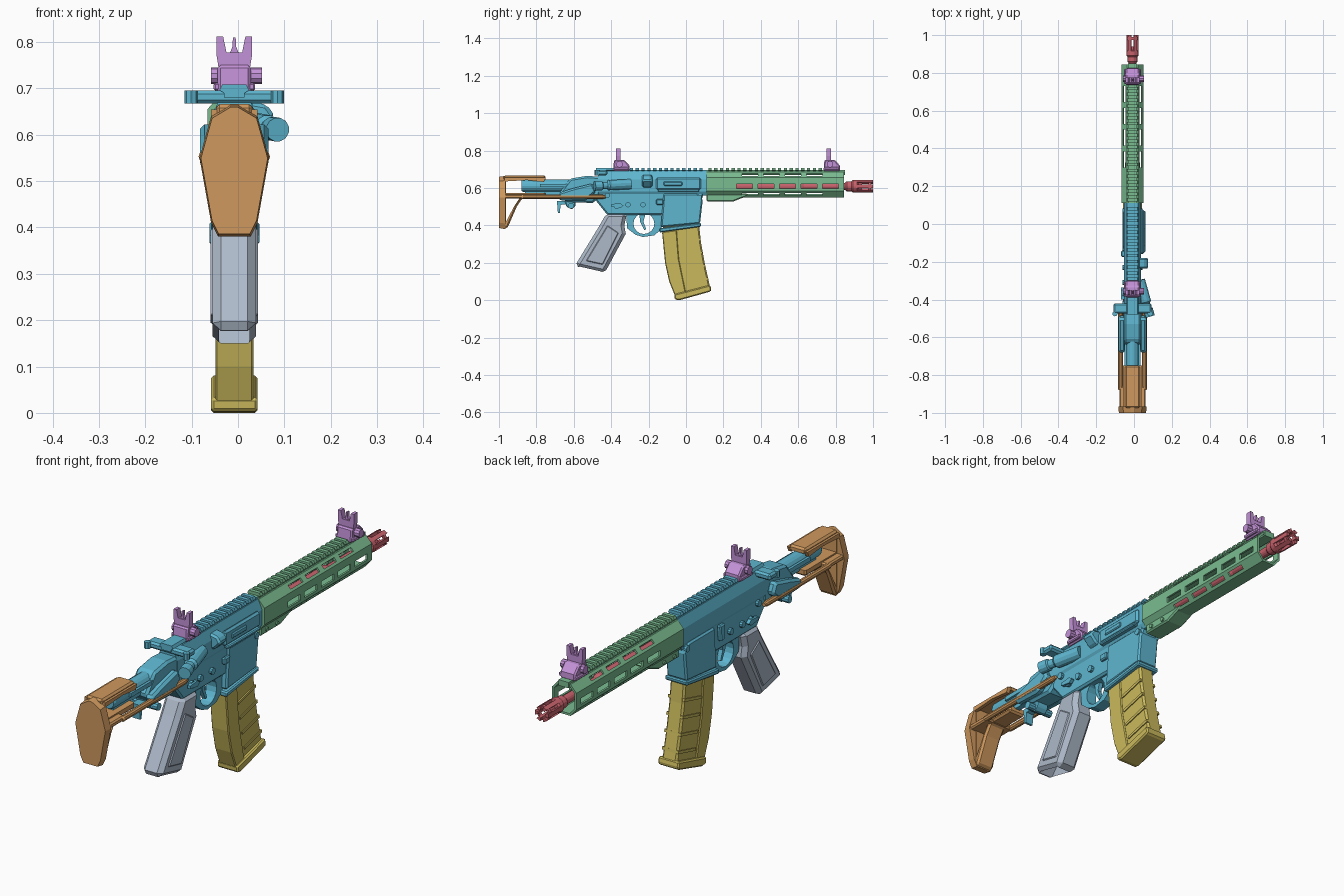
import bpy, bmesh, math
from mathutils import Vector, Matrix

CX = -0.008  # centre line


def mat(name, rgb):
    m = bpy.data.materials.new(name)
    lin = [((c / 255 + 0.055) / 1.055) ** 2.4 for c in rgb]
    m.diffuse_color = (*lin, 1)
    return m


BLUE = mat("receiver_blue", (94, 182, 208))
ORANGE = mat("stock_orange", (207, 153, 94))
VIOLET = mat("sight_violet", (196, 146, 216))
GREY = mat("grip_grey", (174, 186, 202))
YELLOW = mat("magazine_yellow", (202, 185, 92))
GREEN = mat("handguard_green", (122, 188, 144))
RED = mat("barrel_red", (200, 98, 108))


def finish(name, bm, m, bevel=0):
    bmesh.ops.recalc_face_normals(bm, faces=bm.faces)
    me = bpy.data.meshes.new(name)
    bm.to_mesh(me)
    bm.free()
    ob = bpy.data.objects.new(name, me)
    bpy.context.collection.objects.link(ob)
    if m:
        me.materials.append(m)
    if bevel:
        b = ob.modifiers.new("bevel", 'BEVEL')
        b.width, b.segments, b.limit_method = bevel, 1, 'ANGLE'
        b.angle_limit = math.radians(40)
    return ob


def extrude(name, pts, axis, spans, m, bevel=0, s0=1):
    """Prism(s) of a 2D profile: (y, z) along x, or (x, z) along y; x is from the centre line."""
    bm = bmesh.new()
    ca = sum(p[0] for p in pts) / len(pts)
    cb = sum(p[1] for p in pts) / len(pts)
    for lo, hi in spans:
        rings = []
        for t, s in ((lo, s0), (hi, 1)):
            q = [(ca + (a - ca) * s, cb + (b - cb) * s) for a, b in pts]
            rings.append([bm.verts.new((CX + t, a, b) if axis == 'x' else (CX + a, t, b)) for a, b in q])
        for r in rings:
            bm.faces.new(r)
        for i in range(len(pts)):
            j = (i + 1) % len(pts)
            bm.faces.new((rings[0][i], rings[0][j], rings[1][j], rings[1][i]))
    return finish(name, bm, m, bevel)


def side(name, pts, half, m, bevel=0):
    return extrude(name, pts, 'x', [(-half, half)], m, bevel)


def box(name, x, y, z, m, bevel=0):
    return extrude(name, [(y[0], z[0]), (y[1], z[0]), (y[1], z[1]), (y[0], z[1])], 'x', [x], m, bevel)


def lathe(name, prof, origin, axis, m, n=12, closed=False):
    """Turned part from (radius, distance) pairs along an axis."""
    bm = bmesh.new()
    rot = Vector((0, 0, 1)).rotation_difference(Vector(axis)).to_matrix()
    o = Vector(origin) + Vector((CX, 0, 0))
    rings = [[bm.verts.new(o + rot @ Vector((r * math.cos(k * math.tau / n), r * math.sin(k * math.tau / n), d)))
              for k in range(n)] for r, d in prof]
    pairs = list(zip(rings, rings[1:] + rings[:1])) if closed else list(zip(rings, rings[1:]))
    for a, b in pairs:
        for k in range(n):
            bm.faces.new((a[k], a[(k + 1) % n], b[(k + 1) % n], b[k]))
    if not closed:
        bm.faces.new(rings[0])
        bm.faces.new(rings[-1])
    return finish(name, bm, m)


def pin(name, x0, x1, y, z, r, m, n=10):
    return lathe(name, [(r, 0), (r, x1 - x0)], (x0, y, z), (1, 0, 0), m, n)


def cut(ob, *cutters):
    """Subtract the cutters, bake the result and remove them."""
    for c in cutters:
        b = ob.modifiers.new("cut", 'BOOLEAN')
        b.object, b.solver = c, 'EXACT'
    me = bpy.data.meshes.new_from_object(ob.evaluated_get(bpy.context.evaluated_depsgraph_get()))
    ob.modifiers.clear()
    ob.data = me
    for c in cutters:
        bpy.data.objects.remove(c)


def mirror(half):
    return half + [(-x, z) for x, z in reversed(half)]


# Upper receiver and its top rail
extrude("upper_receiver", mirror([(0.035, 0.56), (0.046, 0.58), (0.046, 0.645), (0.028, 0.688)]), 'y',
        [(-0.47, 0.11)], BLUE)
RAIL = mirror([(0.022, 0.68), (0.022, 0.69), (0.032, 0.696), (0.026, 0.708)])
for nm, a, b, m in (("receiver", -0.3, 0.1, BLUE), ("handguard", 0.12, 0.84, GREEN)):
    n = round((b - a) / 0.031)
    extrude(nm + "_rail_teeth", RAIL, 'y', [(a + 0.031 * i, a + 0.031 * i + 0.017) for i in range(n)], m)
    box(nm + "_rail_base", (-0.024, 0.024), (a - 0.01, b + 0.01), (0.67, 0.695), m)
extrude("rear_rail", RAIL, 'y', [(-0.48, -0.31)], BLUE)
box("port_cover", (0.04, 0.06), (-0.16, 0.08), (0.59, 0.655), BLUE, 0.008)
box("port_hinge", (0.045, 0.068), (-0.15, 0.07), (0.578, 0.592), BLUE, 0.004)
extrude("port_ribs", [(-0.12, 0.612), (-0.02, 0.612), (-0.02, 0.634), (-0.12, 0.634)], 'x', [(0.05, 0.066)], BLUE, 0.004)
extrude("case_deflector", [(0.04, 0.6), (0.06, 0.61), (0.088, 0.64), (0.07, 0.665), (0.03, 0.672)], 'y',
        [(-0.235, -0.18)], BLUE, 0.008)
lathe("forward_assist", [(0.026, -0.02), (0.026, 0.02), (0.019, 0.025), (0.019, 0.05), (0.028, 0.06), (0.028, 0.18)],
      (0.088, -0.47, 0.612), (-0.28, 1, 0.05), BLUE)
box("charging_handle", (-0.1, 0.1), (-0.475, -0.42), (0.667, 0.696), BLUE, 0.008)
for s in (-1, 1):
    lathe("handle_latch", [(0.014, -0.014), (0.014, 0.014)], (s * 0.093, -0.475, 0.681), (0, 0, 1), BLUE, 8)

# Lower receiver, magazine well and controls
side("lower_receiver", [(-0.48, 0.58), (-0.48, 0.53), (-0.42, 0.455), (-0.13, 0.455), (-0.09, 0.5), (0.08, 0.53),
                        (0.1, 0.58)], 0.04, BLUE, 0.008)
side("magazine_well", [(-0.135, 0.39), (0.075, 0.41), (0.09, 0.54), (0.06, 0.57), (-0.12, 0.57)], 0.048, BLUE, 0.007)
side("well_flare", [(-0.142, 0.362), (0.08, 0.393), (0.082, 0.413), (-0.142, 0.385)], 0.054, BLUE, 0.005)
for y, z in ((-0.42, 0.56), (0.07, 0.55), (-0.31, 0.51), (-0.23, 0.51)):
    pin("receiver_pin", -0.052, 0.052, y, z, 0.014, BLUE)
pin("selector_drum", -0.052, 0.052, -0.37, 0.505, 0.016, BLUE)
for s in (-1, 1):
    x = sorted((s * 0.045, s * 0.06))
    extrude("selector_lever", [(-0.4, 0.5), (-0.35, 0.493), (-0.335, 0.505), (-0.35, 0.518), (-0.4, 0.513)], 'x', [x], BLUE)
box("magazine_release", (0.04, 0.058), (-0.16, -0.12), (0.51, 0.54), BLUE, 0.005)
extrude("bolt_catch", [(-0.17, 0.5), (-0.145, 0.5), (-0.14, 0.57), (-0.175, 0.57)], 'x', [(-0.06, -0.04)], BLUE, 0.005)
guard = side("trigger_guard", [(-0.32, 0.46), (-0.315, 0.385), (-0.27, 0.35), (-0.23, 0.338), (-0.17, 0.347),
                               (-0.13, 0.38), (-0.13, 0.46)], 0.024, BLUE)
cut(guard, lathe("guard_hole", [(0.056, 0), (0.056, 0.2)], (-0.1, -0.225, 0.41), (1, 0, 0), None, 16))
side("trigger", [(-0.25, 0.465), (-0.215, 0.465), (-0.228, 0.42), (-0.212, 0.378), (-0.224, 0.376), (-0.245, 0.42)],
     0.009, BLUE)

# Buffer tube, stock housing and latch
lathe("buffer_tube", [(0.028, 0), (0.033, 0.01), (0.033, 0.4)], (0, -0.88, 0.612), (0, 1, 0), BLUE, 16)
box("tube_spine", (-0.012, 0.012), (-0.86, -0.5), (0.565, 0.6), BLUE)
extrude("tube_flutes", [(-0.78, 0.604), (-0.5, 0.604), (-0.5, 0.622), (-0.78, 0.622)], 'x', [(-0.042, 0.042)], BLUE)
side("stock_housing", [(-0.68, 0.57), (-0.64, 0.525), (-0.5, 0.52), (-0.46, 0.55), (-0.46, 0.66), (-0.53, 0.665),
                       (-0.62, 0.65)], 0.044, BLUE, 0.01)
for s in (-1, 1):
    extrude("rod_sleeve", [(-0.68, 0.535), (-0.54, 0.53), (-0.48, 0.58), (-0.5, 0.625), (-0.6, 0.6), (-0.68, 0.575)],
            'x', [sorted((s * 0.038, s * 0.074))], BLUE, 0.01)
    lathe("stock_rod", [(0.009, 0), (0.013, 0.008), (0.013, 0.43), (0.008, 0.45)], (s * 0.064, -0.88, 0.553), (0, 1, 0),
          ORANGE, 10)
side("stock_catch", [(-0.65, 0.54), (-0.64, 0.5), (-0.61, 0.485), (-0.59, 0.505), (-0.59, 0.54)], 0.03, BLUE, 0.005)
side("catch_lever", [(-0.69, 0.53), (-0.685, 0.465), (-0.675, 0.465), (-0.67, 0.51), (-0.63, 0.515), (-0.63, 0.53)],
     0.018, BLUE)
pin("sling_mount", -0.06, 0.06, -0.615, 0.505, 0.016, BLUE)

# Shoulder stock: pad, skeleton frame and lower crosspiece
extrude("butt_pad", mirror([(0.035, 0.38), (0.05, 0.41), (0.075, 0.55), (0.05, 0.64), (0.008, 0.665)]), 'y',
        [(-1.0, -0.965)], ORANGE, 0, 0.96)
frame = side("stock_frame", [(-0.975, 0.666), (-0.75, 0.666), (-0.75, 0.545), (-0.875, 0.545), (-0.905, 0.5),
                             (-0.955, 0.385), (-0.975, 0.385)], 0.04, ORANGE, 0.008)
cut(frame,
    side("cut", [(-0.962, 0.572), (-0.74, 0.572), (-0.74, 0.64), (-0.76, 0.648), (-0.962, 0.648)], 0.2, None),
    side("cut", [(-0.962, 0.545), (-0.89, 0.545), (-0.92, 0.5), (-0.962, 0.42)], 0.2, None))
for s in (-1, 1):
    extrude("stock_cheek", [(-0.97, 0.655), (-0.75, 0.655), (-0.76, 0.632), (-0.85, 0.642), (-0.97, 0.635)], 'x',
            [sorted((s * 0.034, s * 0.05))], ORANGE)
box("stock_crosspiece", (-0.07, 0.07), (-0.975, -0.86), (0.543, 0.566), ORANGE, 0.006)

# Pistol grip with hollow base
grip = side("pistol_grip", [(-0.425, 0.465), (-0.315, 0.465), (-0.33, 0.4), (-0.322, 0.355), (-0.435, 0.145),
                            (-0.595, 0.182), (-0.465, 0.395)], 0.047, GREY, 0.018)
cut(grip, side("grip_hollow", [(-0.455, 0.14), (-0.44, 0.19), (-0.54, 0.215), (-0.58, 0.165)], 0.033, None))
for s in (-1, 1):
    extrude("grip_panel", [(-0.42, 0.4), (-0.36, 0.36), (-0.445, 0.19), (-0.535, 0.21)], 'x',
            [sorted((s * 0.04, s * 0.051))], GREY, 0.004)

# Curved magazine with ribs and floor plate
side("magazine", [(-0.125, 0.42), (0.068, 0.42), (0.08, 0.31), (0.1, 0.2), (0.13, 0.065), (-0.055, 0.02), (-0.085, 0.1),
                  (-0.107, 0.2), (-0.122, 0.32)], 0.036, YELLOW, 0.008)
side("magazine_spine", [(-0.128, 0.365), (-0.05, 0.375), (-0.038, 0.22), (0.0, 0.035), (-0.058, 0.02), (-0.09, 0.1),
                        (-0.112, 0.2)], 0.041, YELLOW, 0.004)
for z, y in ((0.32, 0.08), (0.25, 0.092), (0.18, 0.106), (0.11, 0.122)):
    side("magazine_rib", [(y - 0.12, z - 0.03), (y - 0.002, z), (y - 0.004, z + 0.012), (y - 0.122, z - 0.018)],
         0.04, YELLOW)
side("floor_plate", [(-0.06, 0.004), (-0.035, 0.0), (0.13, 0.046), (0.136, 0.056), (0.13, 0.082), (-0.062, 0.032)],
     0.05, YELLOW, 0.01)

# Slotted hollow handguard
guard = extrude("handguard", mirror([(0.03, 0.55), (0.058, 0.583), (0.058, 0.655), (0.03, 0.686)]), 'y',
                [(0.11, 0.845)], GREEN)
cut(guard, extrude("hollow", mirror([(0.026, 0.559), (0.049, 0.587), (0.049, 0.651), (0.026, 0.677)]), 'y',
                   [(0.125, 0.9)], None))
cutters = []
for angle, wide, zc, start in ((0, 0.013, 0.609, 0.27), (0.865, 0.009, 0.6185, 0.3), (-0.865, 0.009, 0.6185, 0.3)):
    ca, sa = math.cos(angle), math.sin(angle)
    sec = [(u * ca - v * sa, zc + u * sa + v * ca) for u, v in
           ((-0.1, -wide), (0.1, -wide), (0.1, wide), (-0.1, wide))]
    cutters.append(extrude("slots", sec, 'y', [(start + 0.115 * i, start + 0.115 * i + 0.085) for i in range(5)
                                               if start + 0.115 * i < 0.75], None))
cut(guard, *cutters)
side("handguard_clamp", [(0.11, 0.527), (0.25, 0.527), (0.33, 0.558), (0.33, 0.57), (0.11, 0.57)], 0.04, GREEN, 0.008)
for y in (0.15, 0.22):
    pin("clamp_screw", -0.046, 0.046, y, 0.545, 0.009, GREEN, 8)

# Barrel and slotted muzzle device
lathe("barrel", [(0.026, 0), (0.026, 0.5), (0.019, 0.52), (0.019, 0.74), (0.027, 0.75), (0.027, 0.775), (0.033, 0.782),
                 (0.033, 0.805), (0.024, 0.812), (0.024, 0.83)], (0, 0.11, 0.609), (0, 1, 0), RED, 16)
for k in range(6):
    a = k * math.tau / 6
    sec = [(r * math.cos(a + d), 0.609 + r * math.sin(a + d)) for r, d in
           ((0.018, -0.28), (0.034, -0.28), (0.034, 0.28), (0.018, 0.28))]
    extrude("muzzle_prong", sec, 'y', [(0.91, 1.0)], RED)
lathe("muzzle_ring", [(0.02, 0), (0.031, 0), (0.031, 0.014), (0.02, 0.014)], (0, 0.975, 0.609), (0, 1, 0), RED, 18, True)

# Front and rear folding sights
for nm, y in (("rear", -0.39), ("front", 0.735)):
    side(nm + "_sight_base", [(y, 0.69), (y + 0.09, 0.69), (y + 0.088, 0.72), (y + 0.06, 0.75), (y + 0.005, 0.75)],
         0.036, VIOLET, 0.006)
    side(nm + "_sight_clamp", [(y + 0.005, 0.695), (y + 0.085, 0.695), (y + 0.085, 0.712), (y + 0.005, 0.712)],
         0.045, VIOLET, 0.004)
    pin(nm + "_sight_knob", -0.05, 0.06, y + 0.035, 0.727, 0.018, VIOLET)
    extrude(nm + "_sight_fork", mirror([(0.034, 0.745), (0.038, 0.77), (0.038, 0.812), (0.024, 0.812), (0.017, 0.778)]),
            'y', [(y + 0.015, y + 0.04)], VIOLET)
    extrude(nm + "_sight_post", mirror([(0.012, 0.77), (0.004, 0.79), (0.003, 0.81)]), 'y',
            [(y + 0.02, y + 0.034)], VIOLET)
